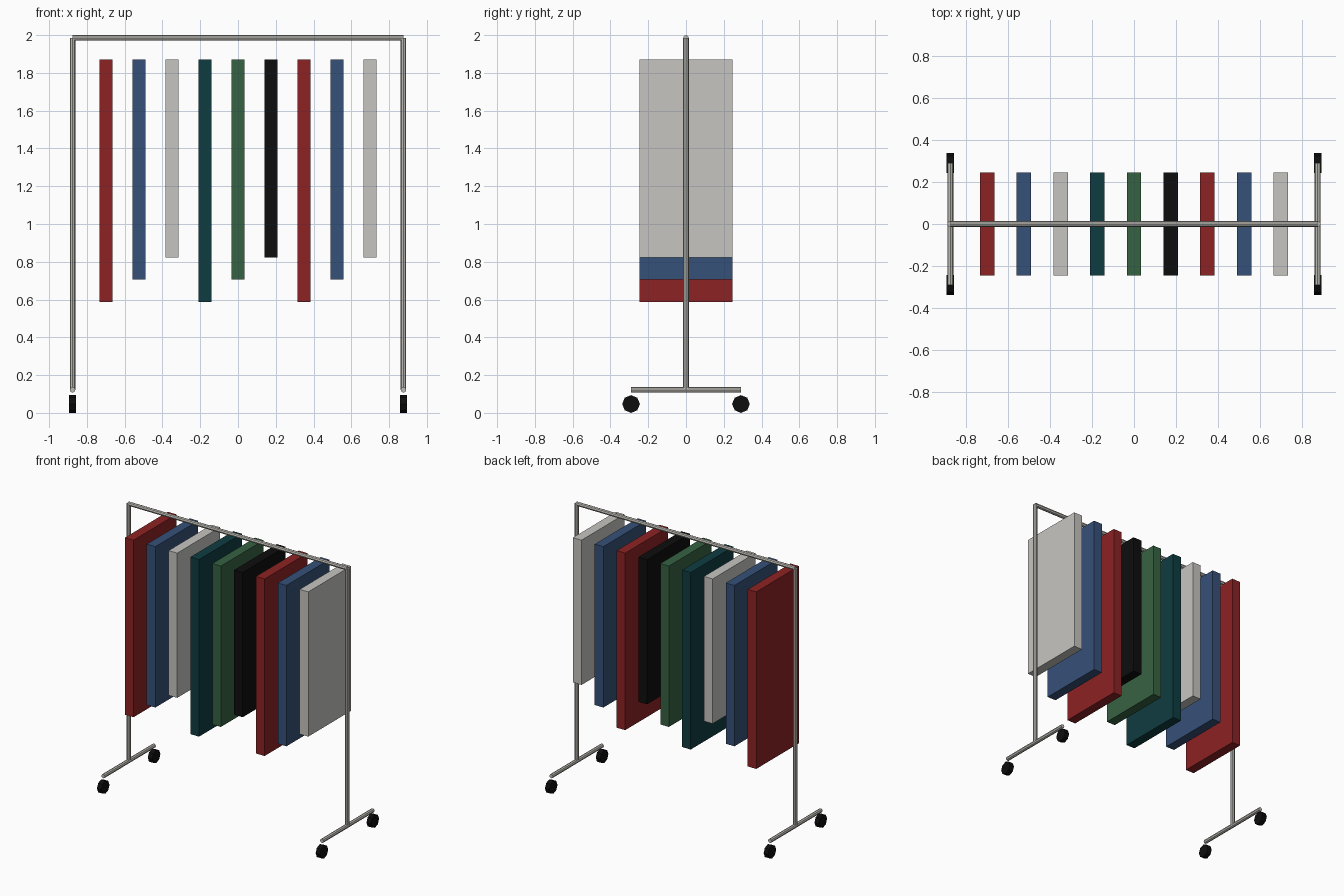
import bpy
import math
from mathutils import Vector

cube = bpy.data.objects.get("Cube")
if cube:
    bpy.data.objects.remove(cube, do_unlink=True)

POST_X, TUBE_R, RAIL_Z = 0.876, 0.0146, 1.985
FOOT_Y, FOOT_Z = 0.291, 0.122
WHEEL_R, WHEEL_W = 0.047, 0.035


def material(name, rgb):
    """Flat material from 0-255 display values."""
    linear = [((c / 255 + 0.055) / 1.055) ** 2.4 if c > 10 else c / 3294 for c in rgb]
    mat = bpy.data.materials.new(name)
    mat.use_nodes = True
    mat.diffuse_color = (*linear, 1)
    mat.node_tree.nodes["Principled BSDF"].inputs["Base Color"].default_value = (*linear, 1)
    return mat


metal = material("brushed metal", (190, 188, 181))
black = material("black", (13, 13, 13))
red = material("red cloth", (141, 34, 36))
blue = material("blue cloth", (54, 81, 121))
white = material("off white cloth", (198, 197, 193))
teal = material("teal cloth", (15, 60, 65))
green = material("green cloth", (54, 98, 66))


def rod(name, start, end, radius, sides, mat):
    """Straight flat-sided cylinder between two points."""
    start, end = Vector(start), Vector(end)
    axis = end - start
    bpy.ops.mesh.primitive_cylinder_add(
        vertices=sides, radius=radius, depth=axis.length, location=(start + end) / 2,
        rotation=axis.to_track_quat("Z", "Y").to_euler())
    obj = bpy.context.object
    obj.name = name
    obj.data.materials.append(mat)
    return obj


def garment(name, x, bottom, mat, top=1.87):
    """Flat hanging slab of cloth."""
    bpy.ops.mesh.primitive_cube_add(size=1, location=(x, 0, (top + bottom) / 2))
    obj = bpy.context.object
    obj.name = name
    obj.scale = (0.069, 0.49, top - bottom)
    bpy.ops.object.transform_apply(location=False, rotation=False, scale=True)
    obj.data.materials.append(mat)


# Frame: top rail, then a post, foot and two wheels at each end
rod("top_rail", (-POST_X, 0, RAIL_Z), (POST_X, 0, RAIL_Z), TUBE_R, 8, metal)
for side, sx in (("left", 1), ("right", -1)):
    x = sx * POST_X
    rod(f"{side}_post", (x, 0, FOOT_Z), (x, 0, RAIL_Z), TUBE_R, 8, metal)
    rod(f"{side}_foot", (x, -FOOT_Y, FOOT_Z), (x, FOOT_Y, FOOT_Z), TUBE_R, 8, metal)
    for end, sy in (("front", -1), ("back", 1)):
        y = sy * FOOT_Y
        rod(f"{side}_{end}_wheel", (x - WHEEL_W / 2, y, WHEEL_R),
            (x + WHEEL_W / 2, y, WHEEL_R), WHEEL_R, 8, black)

# Garments in a row; lengths repeat long, medium, short
cloths = [red, blue, white, teal, green, black, red, blue, white]
hems = (0.588, 0.705, 0.822)
for i, cloth in enumerate(cloths):
    garment(f"garment_{i + 1}", (i - 4) * 0.175, hems[i % 3], cloth)
